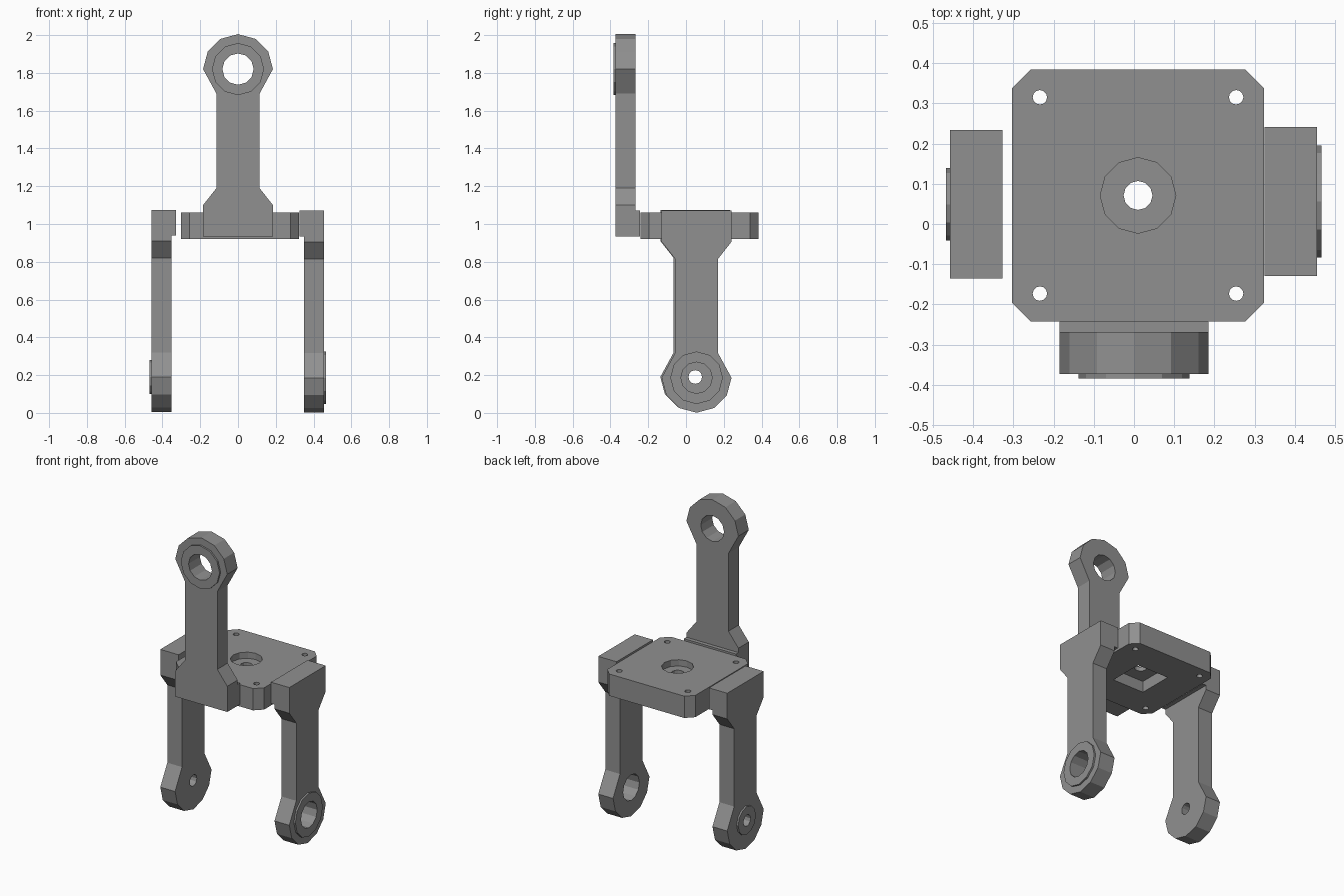
import bpy, bmesh
from math import cos, sin, pi
from mathutils import Matrix, Vector

cube = bpy.data.objects.get("Cube")
if cube:
    bpy.data.objects.remove(cube, do_unlink=True)

grey = bpy.data.materials.new("machined grey")
grey.use_nodes = True
COLOUR = (0.28, 0.28, 0.28, 1)
grey.diffuse_color = COLOUR
grey.node_tree.nodes["Principled BSDF"].inputs["Base Color"].default_value = COLOUR


def ring(radius, cx=0, cy=0, sides=12):
    return [(cx + radius * cos(2 * pi * i / sides), cy + radius * sin(2 * pi * i / sides))
            for i in range(sides)]


def prism(name, outline, low, high, matrix):
    """Extrude an outline along local z from low to high, then place it."""
    bm = bmesh.new()
    base = bm.faces.new([bm.verts.new((x, y, low)) for x, y in outline])
    moved = bmesh.ops.extrude_face_region(bm, geom=[base])["geom"]
    bmesh.ops.translate(bm, vec=(0, 0, high - low),
                        verts=[v for v in moved if isinstance(v, bmesh.types.BMVert)])
    bm.transform(matrix)
    bmesh.ops.recalc_face_normals(bm, faces=bm.faces)
    mesh = bpy.data.meshes.new(name)
    bm.to_mesh(mesh)
    bm.free()
    mesh.materials.append(grey)
    obj = bpy.data.objects.new(name, mesh)
    bpy.context.collection.objects.link(obj)
    return obj


def combine(target, tool, operation):
    mod = target.modifiers.new("combine", 'BOOLEAN')
    mod.operation, mod.solver, mod.object = operation, 'EXACT', tool
    bpy.context.view_layer.objects.active = target
    bpy.ops.object.modifier_apply(modifier=mod.name)
    bpy.data.objects.remove(tool, do_unlink=True)


def box(half, low, high):
    return [(-half, low), (half, low), (half, high), (-half, high)]


# Arm: local x across, y from foot to eye, z outward
THICK, EYE, HALF = 0.105, 0.885, 0.185


def arm(name, origin, along, outward, boss_radius, bore):
    y, z = Vector(along), Vector(outward)
    matrix = Matrix((y.cross(z), y, z)).transposed().to_4x4()
    matrix.translation = origin
    side = [(HALF, 0), (HALF, 0.165), (0.114, 0.255), (0.114, EYE - 0.13)]
    head = ring(HALF, 0, EYE)[:7]
    outline = side + head + [(-x, v) for x, v in reversed(side)]
    body = prism(name, outline, 0, THICK, matrix)
    foot = prism("foot", box(HALF, 0, 0.137), -0.025, 0.05, matrix)
    combine(body, foot, 'UNION')
    boss = prism("boss", ring(boss_radius, 0, EYE), 0.05, THICK + 0.011, matrix)
    combine(body, boss, 'UNION')
    hole = prism("hole", ring(bore, 0, EYE), -0.1, 0.3, matrix)
    combine(body, hole, 'DIFFERENCE')


arm("front_arm", (0, -0.268, 0.935), (0, 0, 1), (0, -1, 0), 0.138, 0.083)
arm("left_arm", (0.35, 0.056, 1.071), (0, 0, -1), (1, 0, 0), 0.139, 0.083)
arm("right_arm", (-0.352, 0.049, 1.075), (0, 0, -1), (-1, 0, 0), 0.09, 0.036)

# Mounting plate with clipped corners
place = Matrix.Translation((0.01, 0.071, 0.92))
H, C, TOP = 0.313, 0.267, 0.14
corners = [(H, -C), (H, C), (C, H), (-C, H), (-H, C), (-H, -C), (-C, -H), (C, -H)]
plate = prism("mounting_plate", corners, 0, TOP, place)

# Round recess above, square pocket below, centre hole and screw holes
cuts = [(ring(0.094), 0.1, 0.3), (box(0.112, -0.112, 0.112), -0.1, 0.072), (ring(0.036), -0.1, 0.3)]
cuts += [(ring(0.018, sx * 0.244, sy * 0.244), -0.1, 0.3) for sx in (-1, 1) for sy in (-1, 1)]
for outline, low, high in cuts:
    combine(plate, prism("cutter", outline, low, high, place), 'DIFFERENCE')
